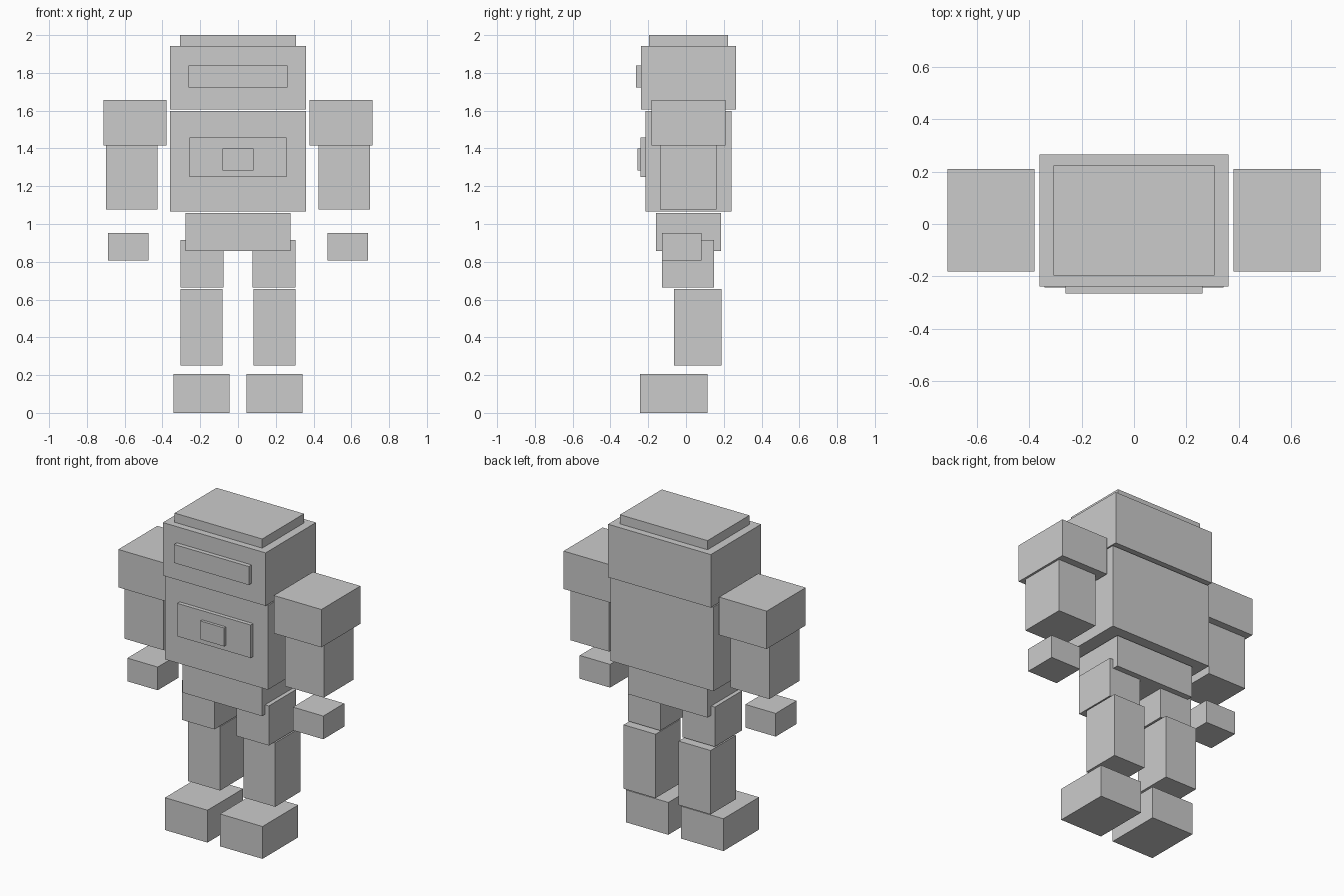
import bpy

cube = bpy.data.objects.get("Cube")
if cube:
    bpy.data.objects.remove(cube, do_unlink=True)

# Single light grey for the whole robot
grey = bpy.data.materials.new("light grey")
grey.use_nodes = True
colour = (0.6, 0.6, 0.6, 1)
grey.diffuse_color = colour
grey.node_tree.nodes["Principled BSDF"].inputs["Base Color"].default_value = colour


def box(name, x, y, z):
    """Flat-shaded box spanning the given (min, max) ranges."""
    spans = (x, y, z)
    bpy.ops.mesh.primitive_cube_add(size=1, location=[(a + b) / 2 for a, b in spans])
    obj = bpy.context.object
    obj.name = obj.data.name = name
    obj.scale = [b - a for a, b in spans]
    bpy.ops.object.transform_apply(location=False, rotation=False, scale=True)
    obj.data.materials.append(grey)


def centre_box(name, half_width, y, z):
    box(name, (-half_width, half_width), y, z)


def pair(name, x, y, z):
    """Matching boxes on the left (+x) and right (-x)."""
    box("left_" + name, x, y, z)
    box("right_" + name, (-x[1], -x[0]), y, z)


# Head
centre_box("head_cap", 0.307, (-0.196, 0.223), (1.942, 2.0))
centre_box("head", 0.36, (-0.238, 0.266), (1.606, 1.942))
centre_box("visor", 0.262, (-0.266, -0.238), (1.723, 1.84))

# Body
centre_box("torso", 0.36, (-0.215, 0.24), (1.066, 1.599))
centre_box("chest_plate", 0.257, (-0.24, -0.215), (1.249, 1.458))
centre_box("chest_button", 0.083, (-0.258, -0.24), (1.283, 1.4))
centre_box("pelvis", 0.279, (-0.159, 0.184), (0.856, 1.058))

# Arms
pair("shoulder", (0.379, 0.712), (-0.182, 0.209), (1.416, 1.656))
pair("arm", (0.425, 0.698), (-0.138, 0.162), (1.077, 1.416))
pair("hand", (0.474, 0.687), (-0.127, 0.083), (0.806, 0.953))

# Legs
pair("thigh", (0.077, 0.305), (-0.127, 0.147), (0.664, 0.915))
pair("shin", (0.081, 0.305), (-0.063, 0.189), (0.251, 0.656))
pair("foot", (0.044, 0.342), (-0.243, 0.114), (0.0, 0.205))
